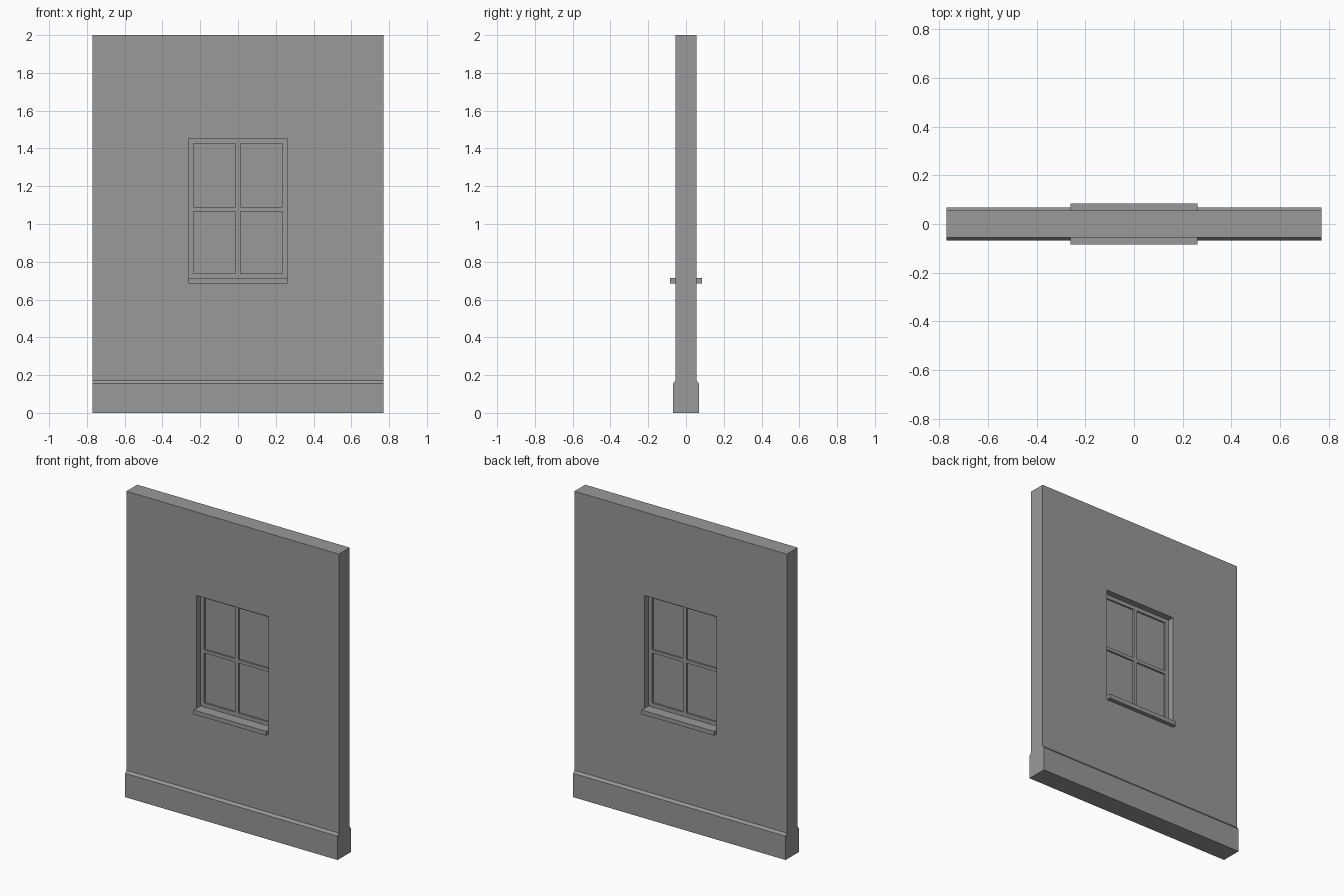
import bpy
import bmesh

old = bpy.data.objects.get("Cube")
if old:
    bpy.data.objects.remove(old, do_unlink=True)

grey = bpy.data.materials.new("plain_grey")
grey.use_nodes = True
colour = (0.32, 0.32, 0.32, 1)
grey.diffuse_color = colour
grey.node_tree.nodes["Principled BSDF"].inputs["Base Color"].default_value = colour


def extrude(name, profile, half_x):
    """Sweep a closed (y, z) profile along x, centred on zero."""
    bm = bmesh.new()
    face = bm.faces.new([bm.verts.new((-half_x, y, z)) for y, z in profile])
    moved = bmesh.ops.extrude_face_region(bm, geom=[face])["geom"]
    verts = [v for v in moved if isinstance(v, bmesh.types.BMVert)]
    bmesh.ops.translate(bm, verts=verts, vec=(2 * half_x, 0, 0))
    bmesh.ops.recalc_face_normals(bm, faces=bm.faces)
    mesh = bpy.data.meshes.new(name)
    bm.to_mesh(mesh)
    bm.free()
    mesh.materials.append(grey)
    obj = bpy.data.objects.new(name, mesh)
    bpy.context.collection.objects.link(obj)
    return obj


def block(name, half_x, half_y, z0, z1, x=0):
    obj = extrude(name, [(-half_y, z0), (half_y, z0), (half_y, z1), (-half_y, z1)], half_x)
    obj.location.x = x
    return obj


def cut(target, cutter):
    mod = target.modifiers.new(cutter.name, "BOOLEAN")
    mod.operation = "DIFFERENCE"
    mod.solver = "EXACT"
    mod.object = cutter
    cutter.hide_render = True
    cutter.hide_set(True)
    cutter.display_type = "WIRE"


OPEN_X, SILL_Z0, SILL_Z1, HEAD_Z = 0.262, 0.685, 0.713, 1.453

# Wall with a chamfered skirting on both faces
side = [(0.068, 0), (0.068, 0.156), (0.056, 0.172), (0.056, 2)]
wall = extrude("wall", side + [(-y, z) for y, z in reversed(side)], 0.77)
cut(wall, block("window_opening_cutter", OPEN_X, 0.2, SILL_Z0, HEAD_Z))

# Sill through the wall
block("window_sill", OPEN_X, 0.084, SILL_Z0, SILL_Z1)

# Window frame with four pane openings
frame = block("window_frame", OPEN_X, 0.014, SILL_Z1, HEAD_Z)
for row, (z0, z1) in {"lower": (0.739, 1.067), "upper": (1.089, 1.427)}.items():
    for column, x in {"right": -0.124, "left": 0.124}.items():
        cut(frame, block(f"{row}_{column}_pane_cutter", 0.111, 0.1, z0, z1, x))

# Thin sheet filling the panes
block("window_pane", OPEN_X - 0.01, 0.003, SILL_Z1 + 0.01, HEAD_Z - 0.01)
